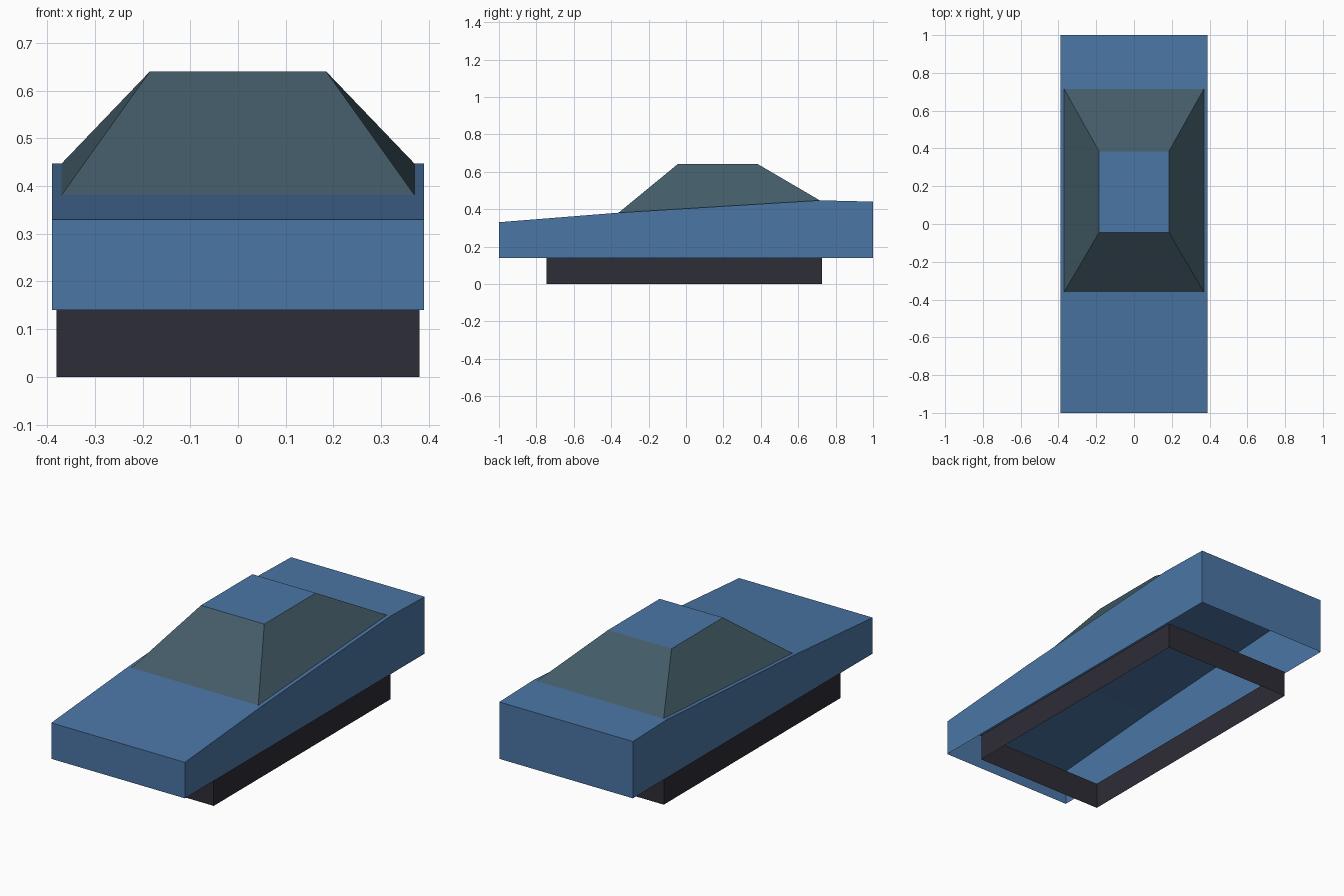
import bpy
import bmesh

cube = bpy.data.objects.get("Cube")
if cube:
    bpy.data.objects.remove(cube, do_unlink=True)


def make_material(name, colour):
    mat = bpy.data.materials.new(name)
    mat.use_nodes = True
    mat.diffuse_color = (*colour, 1)
    bsdf = next(n for n in mat.node_tree.nodes if n.type == 'BSDF_PRINCIPLED')
    bsdf.inputs["Base Color"].default_value = (*colour, 1)
    return mat


blue = make_material("body blue", (0.07, 0.18, 0.375))
glass = make_material("window grey green", (0.056, 0.105, 0.135))
dark = make_material("chassis dark", (0.027, 0.026, 0.038))


def make_part(name, loops, drop, materials, roof_index=0):
    """Bridge two matching vertex loops, cap both ends, drop unwanted faces."""
    bm = bmesh.new()
    a, b = [[bm.verts.new(p) for p in loop] for loop in loops]
    count = len(a)
    bm.faces.new(a)
    bm.faces.new(b)
    for i in range(count):
        j = (i + 1) % count
        bm.faces.new((a[i], a[j], b[j], b[i]))
    bmesh.ops.recalc_face_normals(bm, faces=bm.faces)
    bm.normal_update()
    for face in bm.faces:
        if face.normal.z > 0.99:
            face.material_index = roof_index
    unwanted = [f for f in bm.faces if drop(f.normal)]
    bmesh.ops.delete(bm, geom=unwanted, context='FACES')
    mesh = bpy.data.meshes.new(name)
    bm.to_mesh(mesh)
    bm.free()
    for mat in materials:
        mesh.materials.append(mat)
    obj = bpy.data.objects.new(name, mesh)
    bpy.context.collection.objects.link(obj)
    return obj


def rectangle(half_width, front, back, z_front, z_back):
    return [(-half_width, front, z_front), (half_width, front, z_front),
            (half_width, back, z_back), (-half_width, back, z_back)]


# Body: wedge side profile across the width, open underneath
side = [(-1, 0.14), (1, 0.14), (1, 0.44), (0.715, 0.447), (-0.36, 0.381), (-1, 0.33)]
make_part("body", [[(x, y, z) for y, z in side] for x in (-0.39, 0.39)],
          lambda n: n.z < -0.9, [blue])

# Cabin: sloping windows with a blue roof
make_part("cabin", [rectangle(0.37, -0.36, 0.715, 0.381, 0.447),
                    rectangle(0.185, -0.045, 0.385, 0.64, 0.64)],
          lambda n: n.z < -0.9, [glass, blue], roof_index=1)

# Chassis skirt: four thin walls, open at top and bottom
make_part("chassis_skirt", [rectangle(0.38, -0.745, 0.728, 0, 0),
                            rectangle(0.38, -0.745, 0.728, 0.14, 0.14)],
          lambda n: abs(n.z) > 0.9, [dark])
